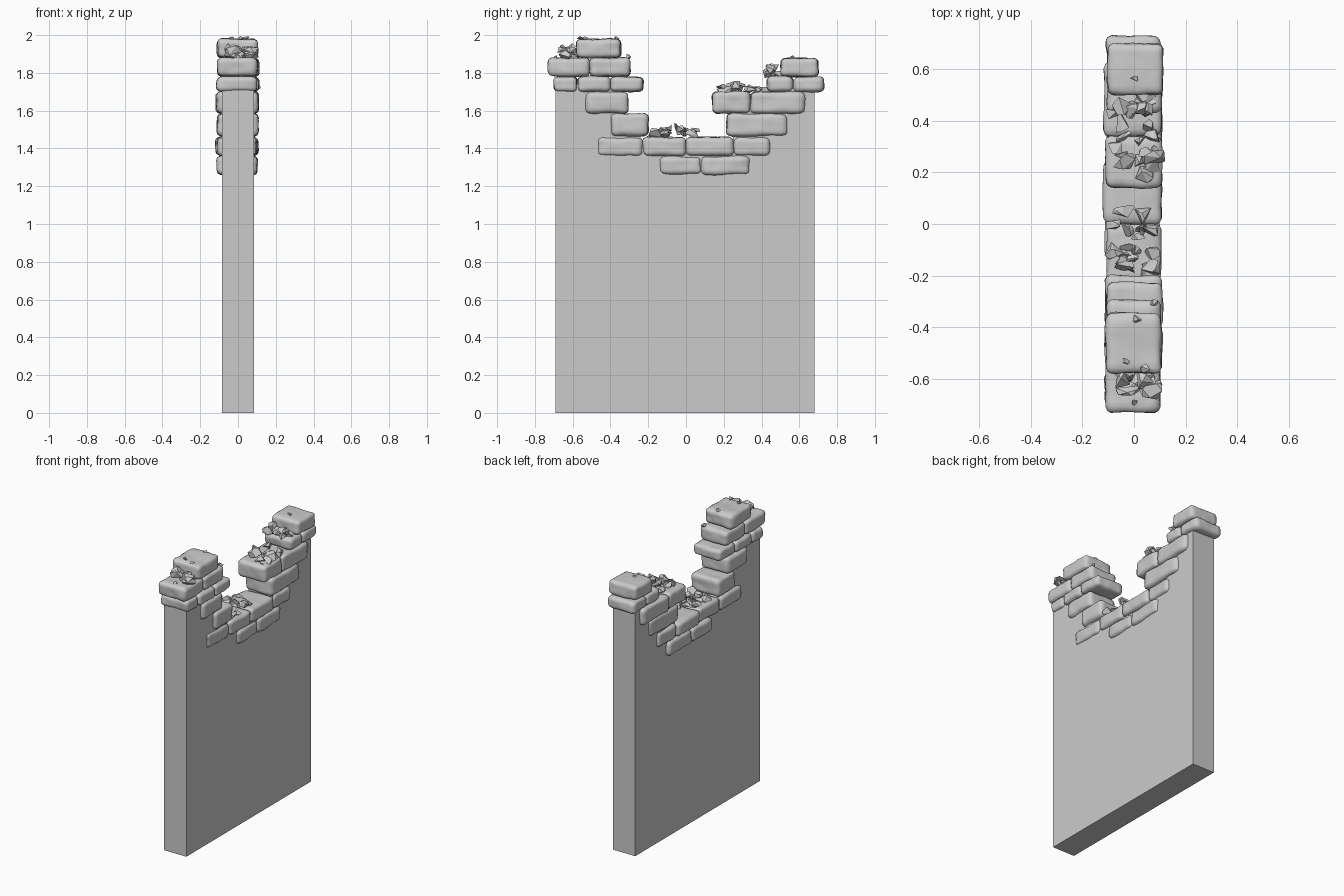
import bpy, bmesh, random
from mathutils import Vector, Matrix, noise

random.seed(7)
if "Cube" in bpy.data.objects:
    bpy.data.objects.remove(bpy.data.objects["Cube"], do_unlink=True)

GREY = (0.6, 0.6, 0.6, 1)
stone = bpy.data.materials.new("grey stone")
stone.use_nodes = True
stone.diffuse_color = GREY
stone.node_tree.nodes["Principled BSDF"].inputs["Base Color"].default_value = GREY


def finish(bm, name, smooth=False):
    bmesh.ops.recalc_face_normals(bm, faces=bm.faces)
    mesh = bpy.data.meshes.new(name)
    bm.to_mesh(mesh)
    bm.free()
    mesh.materials.append(stone)
    if smooth:
        mesh.shade_smooth()
    obj = bpy.data.objects.new(name, mesh)
    bpy.context.collection.objects.link(obj)
    return obj


def block(name, y0, y1, z0, z1):
    """Worn stone block: a gridded box pushed onto a rounded box, then roughened."""
    half = Vector((0.107 + random.uniform(-0.004, 0.006), (y1 - y0) / 2, (z1 - z0) / 2))
    shift = Vector((random.uniform(-0.006, 0.006), (y0 + y1) / 2, (z0 + z1) / 2))
    seed = Vector([random.uniform(0, 50) for _ in range(3)])
    r = 0.026
    bm = bmesh.new()
    bmesh.ops.create_cube(bm, size=2)
    bmesh.ops.subdivide_edges(bm, edges=bm.edges[:], cuts=10, use_grid_fill=True)
    for v in bm.verts:
        p = Vector([c * h for c, h in zip(v.co, half)])
        core = Vector([max(r - h, min(h - r, c)) for c, h in zip(p, half)])
        out = (p - core).normalized()
        rough = noise.noise(p * 9 + seed) * 0.007 + noise.noise(p * 25 + seed) * 0.003
        v.co = core + out * (r + rough) + shift
    finish(bm, name, smooth=True)


def chunk(bm, centre, size):
    """Broken angular piece: hull of a few random points."""
    tmp = bmesh.new()
    for _ in range(9):
        d = Vector([random.gauss(0, 1) for _ in range(3)]).normalized()
        tmp.verts.new(Vector((d.x, d.y * 0.9, d.z * 0.7)) * size)
    hull = bmesh.ops.convex_hull(tmp, input=tmp.verts[:])
    junk = [g for g in hull["geom_interior"] if isinstance(g, bmesh.types.BMVert)]
    bmesh.ops.delete(tmp, geom=junk, context='VERTS')
    bmesh.ops.dissolve_limit(tmp, angle_limit=0.35, verts=tmp.verts[:], edges=tmp.edges[:])
    tmp.transform(Matrix.Translation(centre))
    mesh = bpy.data.meshes.new("piece")
    tmp.to_mesh(mesh)
    tmp.free()
    bm.from_mesh(mesh)
    bpy.data.meshes.remove(mesh)


# Plain wall slab with a stepped gap, hidden behind the blocks
outline = [(-0.69, 0), (0.68, 0), (0.68, 1.74), (0.47, 1.74), (0.47, 1.66), (0.25, 1.66),
           (0.25, 1.42), (-0.24, 1.42), (-0.24, 1.54), (-0.34, 1.54), (-0.34, 1.74), (-0.69, 1.74)]
bm = bmesh.new()
face = bm.faces.new([bm.verts.new((-0.085, y, z)) for y, z in outline])
ext = bmesh.ops.extrude_face_region(bm, geom=[face])
bmesh.ops.translate(bm, vec=(0.17, 0, 0),
                    verts=[g for g in ext["geom"] if isinstance(g, bmesh.types.BMVert)])
finish(bm, "wall_slab")

# Courses of blocks: bottom, top, and the ends of each block along the wall
courses = [
    (1.26, 1.36, [(-0.14, 0.08), (0.08, 0.34)]),
    (1.36, 1.46, [(-0.47, -0.23), (-0.23, 0.0), (0.0, 0.25), (0.25, 0.445)]),
    (1.465, 1.585, [(-0.395, -0.2), (0.215, 0.535)]),
    (1.585, 1.7, [(-0.53, -0.305), (0.14, 0.34), (0.34, 0.63)]),
    (1.7, 1.78, [(-0.7, -0.575), (-0.575, -0.4), (-0.4, -0.225), (0.43, 0.57), (0.57, 0.73)]),
    (1.78, 1.88, [(-0.73, -0.51), (-0.51, -0.295), (0.5, 0.7)]),
    (1.88, 1.98, [(-0.58, -0.345)]),
]
for row, (z0, z1, spans) in enumerate(courses, 1):
    for n, (y0, y1) in enumerate(spans, 1):
        block(f"block_row{row}_{n}", y0, y1, z0, z1)

# Rubble heaps: name, centre y, base z, half length, height, piece count
heaps = [("middle", -0.06, 1.46, 0.12, 0.06, 20), ("rear", 0.30, 1.7, 0.11, 0.04, 15),
         ("rear_upper", 0.465, 1.78, 0.035, 0.07, 10), ("front", -0.62, 1.88, 0.045, 0.06, 13)]
for name, y, z, length, height, count in heaps:
    bm = bmesh.new()
    for _ in range(count):
        t = random.uniform(-1, 1)
        across = random.uniform(-0.08, 0.08)
        lift = random.uniform(0.1, 1) * height * (1 - 0.6 * abs(t))
        chunk(bm, Vector((across, y + t * length, z + lift)), random.uniform(0.026, 0.05))
    finish(bm, "rubble_" + name)

# Loose pebbles on the block tops
bm = bmesh.new()
for x, y, z in [(0, 0.56, 1.88), (0.01, -0.37, 1.98), (-0.03, -0.53, 1.98),
                (0.045, -0.56, 1.985), (0, -0.7, 1.885), (0.08, -0.31, 1.885)]:
    chunk(bm, Vector((x, y, z)), 0.021)
finish(bm, "pebbles")
